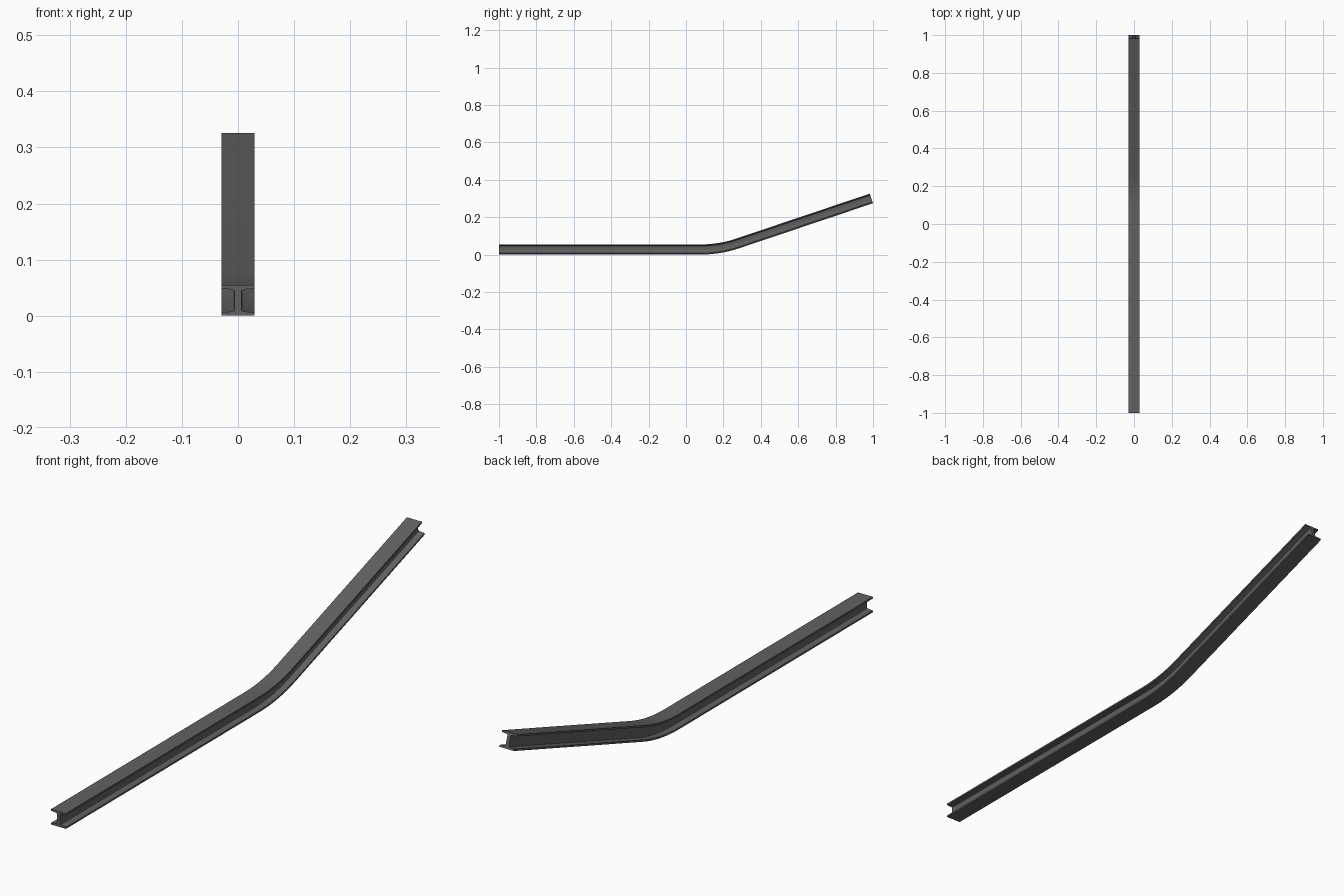
import bpy, bmesh, math

if "Cube" in bpy.data.objects:
    bpy.data.objects.remove(bpy.data.objects["Cube"])

# I-beam cross-section: upper right quarter (x, height above centre), mirrored
W, H = 0.029, 0.0272
quarter = [(0.0062, 0.0165), (0.0072, 0.0188), (0.0095, 0.0196),
           (W, 0.0212), (W, H)]
right = [(x, -z) for x, z in reversed(quarter)] + quarter
profile = right + [(-x, z) for x, z in reversed(right)]

# Centre line: straight run, rounded bend, rising run (y, z, tilt)
angle = math.radians(18.6)
bend_y, tangent, steps = 0.18, 0.10, 7
radius = tangent / math.tan(angle / 2)
path = [(-1.0, H, 0.0)]
for i in range(steps + 1):
    a = angle * i / steps
    path.append((bend_y - tangent + radius * math.sin(a),
                 H + radius * (1 - math.cos(a)), a))
end_y = 1.0 - H * math.sin(angle)
path.append((end_y, H + (end_y - bend_y) * math.tan(angle), angle))

# Sweep the section along the centre line
bm = bmesh.new()
rings = [[bm.verts.new((x, y - h * math.sin(a), z + h * math.cos(a)))
          for x, h in profile] for y, z, a in path]
n = len(profile)
for r0, r1 in zip(rings, rings[1:]):
    for i in range(n):
        j = (i + 1) % n
        bm.faces.new((r0[i], r0[j], r1[j], r1[i]))

# End caps
bm.faces.new(rings[0])
bm.faces.new(rings[-1])
bmesh.ops.recalc_face_normals(bm, faces=bm.faces)

mesh = bpy.data.meshes.new("bent_beam")
bm.to_mesh(mesh)
bm.free()
beam = bpy.data.objects.new("bent_beam", mesh)
bpy.context.collection.objects.link(beam)

# Dark steel
steel = bpy.data.materials.new("dark_steel")
steel.diffuse_color = (0.12, 0.12, 0.12, 1)
steel.use_nodes = True
steel.node_tree.nodes["Principled BSDF"].inputs["Base Color"].default_value = steel.diffuse_color
mesh.materials.append(steel)

bpy.context.view_layer.objects.active = beam
beam.select_set(True)
bpy.ops.object.shade_smooth_by_angle(angle=math.radians(30))
